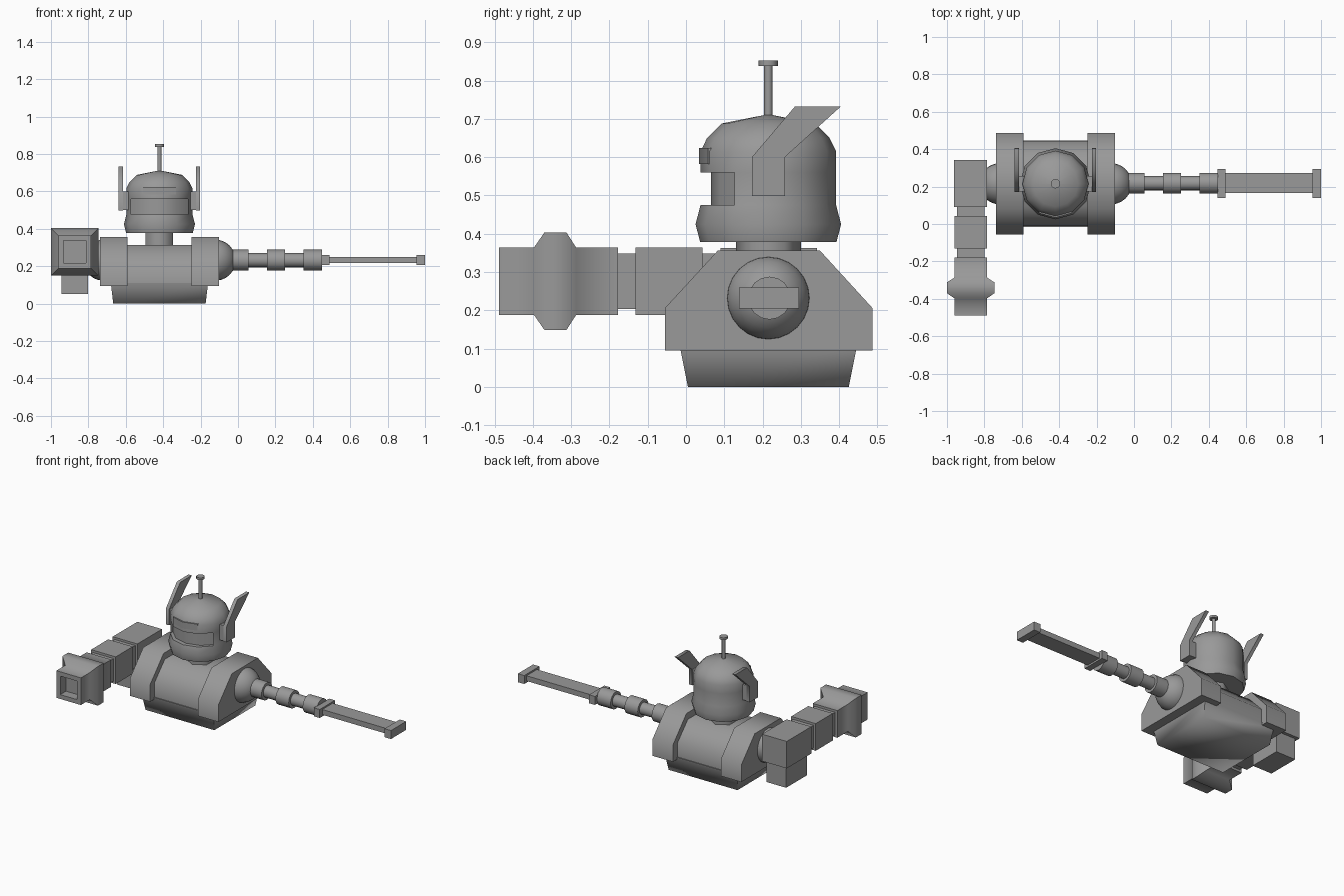
import bpy, bmesh
from math import sin, cos, pi, radians, sqrt

if "Cube" in bpy.data.objects:
    bpy.data.objects.remove(bpy.data.objects["Cube"])

CX, CY = -0.42, 0.215      # torso centre
ARM_Z = 0.232
GREY = bpy.data.materials.new("dark_grey")
GREY.diffuse_color = (0.32, 0.32, 0.32, 1)
GREY.use_nodes = True
GREY.node_tree.nodes["Principled BSDF"].inputs["Base Color"].default_value = GREY.diffuse_color


def finish(bm, name, smooth):
    bmesh.ops.remove_doubles(bm, verts=bm.verts, dist=1e-5)
    bmesh.ops.recalc_face_normals(bm, faces=bm.faces)
    me = bpy.data.meshes.new(name)
    bm.to_mesh(me)
    bm.free()
    me.materials.append(GREY)
    ob = bpy.data.objects.new(name, me)
    bpy.context.collection.objects.link(ob)
    if smooth:
        bpy.ops.object.select_all(action='DESELECT')
        ob.select_set(True)
        bpy.context.view_layer.objects.active = ob
        bpy.ops.object.shade_smooth_by_angle(angle=radians(smooth))
    return ob


def loft_bm(rings):
    """Closed skin through rings of equal point count."""
    bm = bmesh.new()
    rows = [[bm.verts.new(p) for p in ring] for ring in rings]
    n = len(rows[0])
    for a, b in zip(rows, rows[1:]):
        for i in range(n):
            j = (i + 1) % n
            bm.faces.new((a[i], a[j], b[j], b[i]))
    bm.faces.new(rows[0])
    bm.faces.new(rows[-1])
    return bm


def turned(profile, n, axis, center, turn=0.0):
    """Rings for a (radius, height) profile turned about an axis."""
    rings = []
    for r, h in profile:
        ring = []
        for i in range(n):
            a = turn + 2 * pi * i / n
            u, v = r * cos(a), r * sin(a)
            off = {'x': (h, u, v), 'y': (u, h, v), 'z': (u, v, h)}[axis]
            ring.append([c + o for c, o in zip(center, off)])
        rings.append(ring)
    return rings


def slab(name, yz, x0, x1, smooth=0):
    return finish(loft_bm([[(x, y, z) for y, z in yz] for x in (x0, x1)]), name, smooth)


def box(name, x0, x1, y0, y1, z0, z1):
    return slab(name, [(y0, z0), (y1, z0), (y1, z1), (y0, z1)], x0, x1)


# Torso: tapered base, rounded middle, two side plates
base = [[(CX + sx * hx, CY + sy * hy, z) for sx, sy in ((-1, -1), (1, -1), (1, 1), (-1, 1))]
        for hx, hy, z in ((0.247, 0.21, 0.0), (0.26, 0.232, 0.11))]
finish(loft_bm(base), "torso_base", 86)
slab("torso_middle", [(-0.012, 0.1), (-0.012, 0.2), (0.095, 0.313), (0.335, 0.313),
                      (0.442, 0.2), (0.442, 0.1)], CX - 0.18, CX + 0.18, 60)
plate = [(-0.055, 0.095), (-0.055, 0.206), (0.083, 0.356), (0.35, 0.356),
         (0.487, 0.206), (0.487, 0.095)]
for side, label in ((-1, "left"), (1, "right")):
    slab(label + "_side_plate", plate, CX + side * 0.172, CX + side * 0.318, 60)
    # Shoulder ball
    ball = [(0.11 * sin(pi * i / 12), -0.11 * cos(pi * i / 12)) for i in range(13)]
    ball[0], ball[-1] = (0.0005, -0.11), (0.0005, 0.11)
    finish(loft_bm(turned(ball, 24, 'x', (CX + side * 0.298, CY, ARM_Z))),
           label + "_shoulder_ball", 40)
    # Swept ear fin, with a block joining it to the head
    fin = [(0.172, 0.498), (0.258, 0.498), (0.258, 0.60), (0.405, 0.733),
           (0.285, 0.733), (0.172, 0.60)]
    slab(label + "_ear_fin", fin, CX + side * 0.195, CX + side * 0.218, 60)
    xs = sorted((CX + side * 0.15, CX + side * 0.2))
    box(label + "_ear_mount", *xs, 0.174, 0.256, 0.5, 0.6)

# Neck
finish(loft_bm(turned([(0.085, 0.29), (0.085, 0.39)], 6, 'z', (CX, CY, 0), pi / 2)), "neck", 65)

# Helmet head with a sunken face opening
head = [(0.178, 0.378), (0.19, 0.425), (0.177, 0.475), (0.177, 0.56), (0.177, 0.615),
        (0.16, 0.65), (0.122, 0.688), (0.0005, 0.712)]
bm = loft_bm(turned(head, 12, 'z', (CX, CY, 0)))
face = [f for f in bm.faces
        if 0.5 < f.calc_center_median().z < 0.55 and f.calc_center_median().y < CY - 0.1]
res = bmesh.ops.extrude_face_region(bm, geom=face)
for v in [g for g in res["geom"] if isinstance(g, bmesh.types.BMVert)]:
    v.co.y += 0.027
bmesh.ops.delete(bm, geom=[f for f in face if f.is_valid], context='FACES_ONLY')
finish(bm, "head", 42)
# Brow piece following the front facets
brow = [(CX - 0.088, 0.058), (CX, 0.034), (CX + 0.088, 0.058), (CX + 0.088, 0.1), (CX - 0.088, 0.1)]
finish(loft_bm([[(x, y, z) for x, y in brow] for z in (0.582, 0.624)]), "brow_block", 40)

# Antenna
finish(loft_bm(turned([(0.011, 0.70), (0.011, 0.84)], 12, 'z', (CX, CY, 0))), "antenna_rod", 40)
finish(loft_bm(turned([(0.025, 0.838), (0.025, 0.853)], 12, 'z', (CX, CY, 0))), "antenna_cap", 40)

# Right arm: stepped tube, guard, blade and tip
steps = [-0.03, 0.055, 0.155, 0.25, 0.35, 0.45]
tube = []
for i, (a, b) in enumerate(zip(steps, steps[1:])):
    r = 0.038 if i % 2 else 0.056
    tube += [(r, a), (r, b)]
finish(loft_bm(turned(tube, 16, 'x', (0, CY + 0.003, ARM_Z))), "right_arm_tube", 40)
box("blade_guard", 0.447, 0.489, 0.139, 0.295, 0.205, 0.26)
box("blade", 0.48, 0.96, 0.165, 0.272, 0.216, 0.25)
box("blade_tip", 0.954, 1.0, 0.139, 0.295, 0.205, 0.26)

# Left arm: shoulder block, hanging block, square forearm
box("left_shoulder_block", -0.962, -0.785, 0.09, 0.342, 0.188, 0.363)
box("left_hanging_block", -0.944, -0.803, 0.11, 0.322, 0.05, 0.2)


def square_loft(name, sections, smooth=0):
    prof = [(h * sqrt(2), y) for h, y in sections]
    return finish(loft_bm(turned(prof, 4, 'y', (-0.873, 0, 0.276), pi / 4)), name, smooth)


square_loft("forearm", [(0.073, 0.1), (0.073, 0.043), (0.088, 0.043), (0.088, -0.132),
                        (0.073, -0.132), (0.073, -0.19)])
# Cannon with flared collar and square bore; its lengthwise corners stay sharp
cannon = square_loft("cannon", [(0.088, -0.178), (0.088, -0.287), (0.127, -0.312), (0.127, -0.37),
                                (0.088, -0.397), (0.088, -0.489), (0.06, -0.489), (0.06, -0.43)], 65)
for e in cannon.data.edges:
    a, b = (cannon.data.vertices[i].co for i in e.vertices)
    if abs(a.y - b.y) > 1e-4:
        e.use_edge_sharp = True
